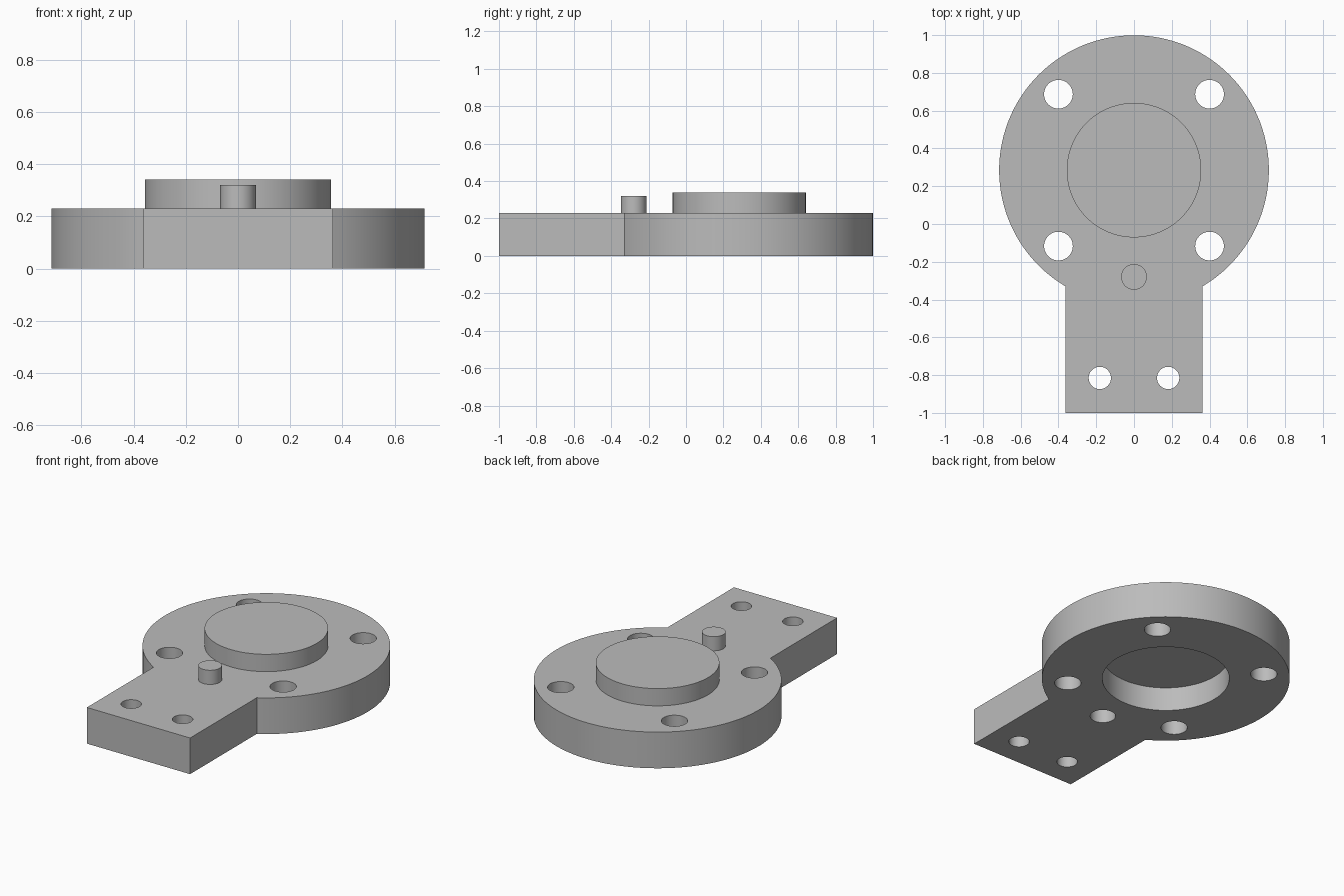
import bpy, math

cube = bpy.data.objects.get("Cube")
if cube:
    bpy.data.objects.remove(cube, do_unlink=True)

HUB_Y = 0.285
THICK = 0.23

grey = bpy.data.materials.new("plain grey")
grey.use_nodes = True
colour = (0.5, 0.5, 0.5, 1)
grey.diffuse_color = colour
grey.node_tree.nodes["Principled BSDF"].inputs["Base Color"].default_value = colour


def prism(name, outline, z0, z1):
    """Extrude a closed outline between two heights."""
    n = len(outline)
    verts = [(x, y, z) for z in (z0, z1) for x, y in outline]
    faces = [list(range(n))[::-1], list(range(n, 2 * n))]
    faces += [(i, (i + 1) % n, n + (i + 1) % n, n + i) for i in range(n)]
    mesh = bpy.data.meshes.new(name)
    mesh.from_pydata(verts, [], faces)
    mesh.materials.append(grey)
    obj = bpy.data.objects.new(name, mesh)
    bpy.context.collection.objects.link(obj)
    return obj


def arc(x, y, r, start=0, sweep=math.tau, n=64):
    return [(x + r * math.cos(start + sweep * i / n),
             y + r * math.sin(start + sweep * i / n)) for i in range(n)]


def cylinder(name, x, y, r, z0, z1, n=64):
    return prism(name, arc(x, y, r, n=n), z0, z1)


# Keyhole-shaped plate: round flange with a straight tab toward the front
R, HALF = 0.714, 0.363
half_gap = math.asin(HALF / R)
start = -math.pi / 2 + half_gap
end_y = HUB_Y - R * math.cos(half_gap)
outline = arc(0, HUB_Y, R, start, math.tau - 2 * half_gap, 112)
outline += [(-HALF, end_y), (-HALF, -1), (HALF, -1)]
plate = prism("mounting_plate", outline, 0, THICK)

# Raised boss and locating pin
boss = cylinder("centre_boss", 0, HUB_Y, 0.356, 0.15, 0.34, 96)
pin = cylinder("locating_pin", 0, -0.28, 0.068, 0.15, 0.32, 48)

# Through holes and the two blind pockets underneath
cutters = [cylinder("flange_hole_cutter", sx * 0.4, HUB_Y + sy * 0.402, 0.076, -0.1, 0.5, 48)
           for sx in (-1, 1) for sy in (-1, 1)]
cutters += [cylinder("tab_hole_cutter", sx * 0.181, -0.815, 0.059, -0.1, 0.5, 48)
            for sx in (-1, 1)]
cutters += [cylinder("boss_pocket_cutter", 0, HUB_Y, 0.366, -0.1, 0.15, 96),
            cylinder("pin_pocket_cutter", 0, -0.28, 0.073, -0.1, 0.15, 48)]


def boolean(target, tool, operation):
    mod = target.modifiers.new(tool.name, "BOOLEAN")
    mod.operation = operation
    mod.solver = "EXACT"
    mod.object = tool
    bpy.context.view_layer.objects.active = target
    bpy.ops.object.modifier_apply(modifier=mod.name)
    bpy.data.objects.remove(tool, do_unlink=True)


for tool in (boss, pin):
    boolean(plate, tool, "UNION")
for tool in cutters:
    boolean(plate, tool, "DIFFERENCE")

# Smooth round walls, crisp edges
bpy.ops.object.select_all(action="DESELECT")
plate.select_set(True)
bpy.context.view_layer.objects.active = plate
bpy.ops.object.shade_smooth_by_angle(angle=math.radians(30))
